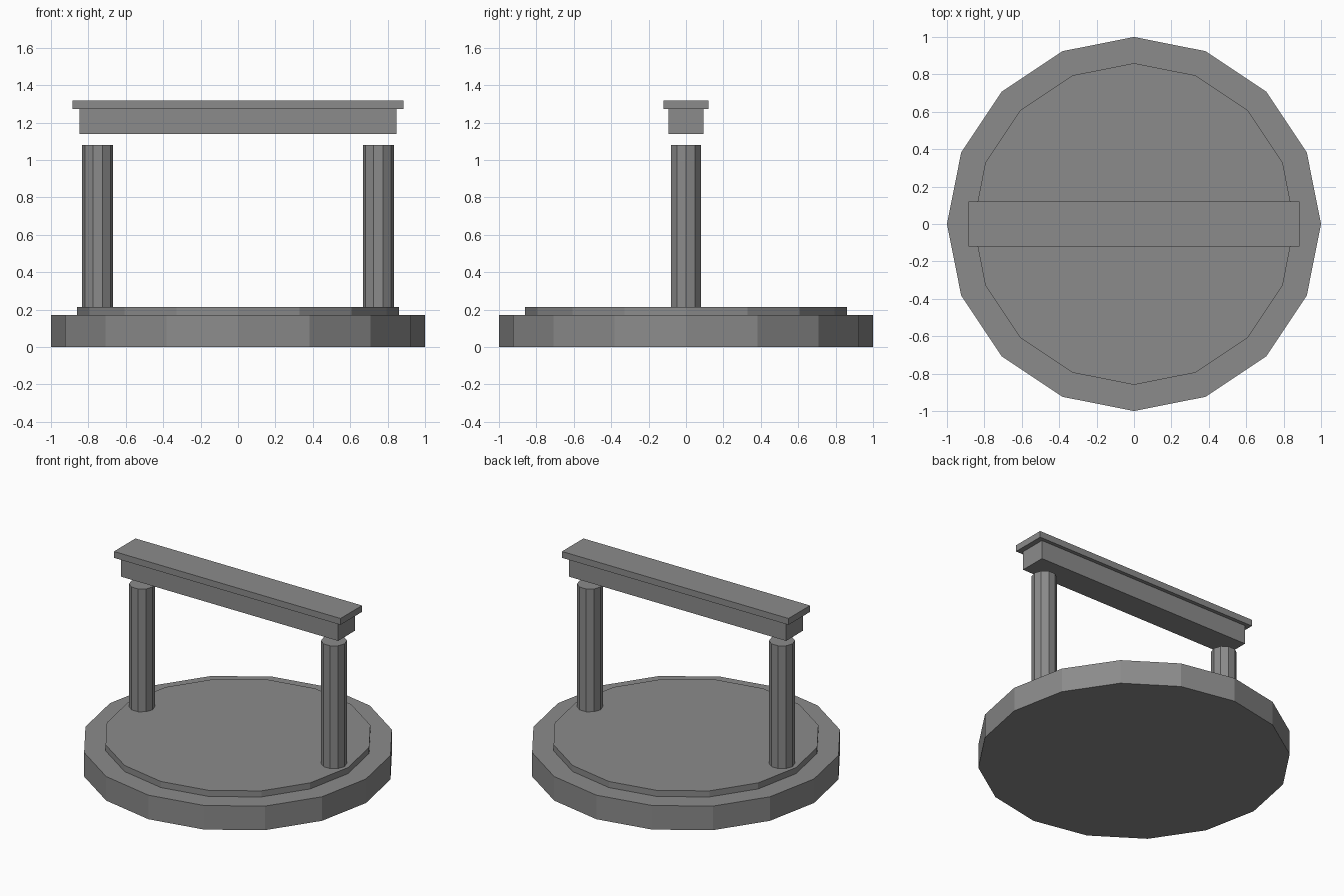
import bpy

cube = bpy.data.objects.get("Cube")
if cube:
    bpy.data.objects.remove(cube, do_unlink=True)

# Single stone colour
stone = bpy.data.materials.new("grey_stone")
stone.use_nodes = True
stone.diffuse_color = (0.26, 0.26, 0.26, 1)
stone.node_tree.nodes["Principled BSDF"].inputs["Base Color"].default_value = (0.26, 0.26, 0.26, 1)


def finish(name):
    obj = bpy.context.object
    obj.name = name
    obj.data.materials.append(stone)
    bpy.ops.object.transform_apply(location=False, rotation=True, scale=True)
    return obj


def prism(name, sides, radius, z0, z1, x=0):
    bpy.ops.mesh.primitive_cylinder_add(
        vertices=sides, radius=radius, depth=z1 - z0, location=(x, 0, (z0 + z1) / 2))
    # Turn so that a corner points along x
    bpy.context.object.rotation_euler.z = 1.5707963
    return finish(name)


def block(name, half_x, half_y, z0, z1):
    bpy.ops.mesh.primitive_cube_add(size=2, location=(0, 0, (z0 + z1) / 2))
    bpy.context.object.scale = (half_x, half_y, (z1 - z0) / 2)
    return finish(name)


# Stepped round platform
prism("platform_base", 16, 1.0, 0, 0.17)
prism("platform_step", 16, 0.86, 0.17, 0.213)

# Pair of columns
for side, x in (("left", 0.75), ("right", -0.75)):
    prism(side + "_column", 10, 0.083, 0.213, 1.08, x)

# Floating beam with its wider cap
block("lintel_beam", 0.848, 0.094, 1.14, 1.273)
block("lintel_cap", 0.885, 0.12, 1.273, 1.318)
